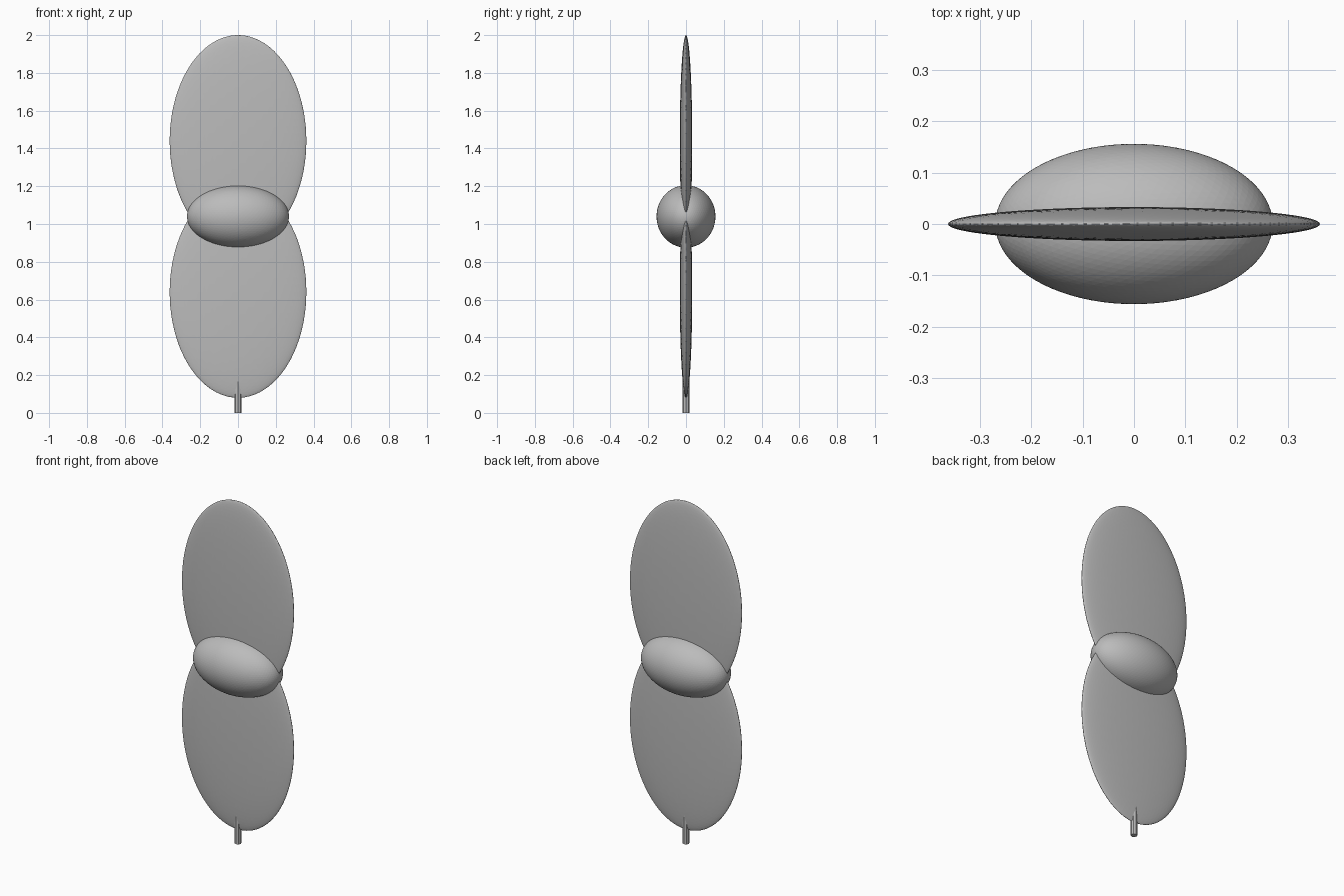
import bpy

cube = bpy.data.objects.get("Cube")
if cube:
    bpy.data.objects.remove(cube, do_unlink=True)

grey = bpy.data.materials.new("plain grey")
grey.use_nodes = True
colour = (0.5, 0.5, 0.5, 1)
grey.diffuse_color = colour
grey.node_tree.nodes["Principled BSDF"].inputs["Base Color"].default_value = colour


def finish(name, scale=(1, 1, 1)):
    obj = bpy.context.object
    obj.name = name
    obj.scale = scale
    bpy.ops.object.transform_apply(location=False, rotation=True, scale=True)
    obj.data.materials.append(grey)
    return obj


def ellipsoid(name, z, radii):
    bpy.ops.mesh.primitive_ico_sphere_add(subdivisions=5, radius=1, location=(0, 0, z))
    return finish(name, radii)


# Two thin oval blades, one above the other
BLADE = (0.362, 0.033, 0.56)
ellipsoid("upper_blade", 1.44, BLADE)
ellipsoid("lower_blade", 0.64, BLADE)

# Egg-shaped hub across the middle
ellipsoid("hub", 1.04, (0.27, 0.156, 0.165))

# Short stem that runs up into the lower blade
bpy.ops.mesh.primitive_cylinder_add(vertices=8, radius=0.018, depth=0.24, location=(0, 0, 0.12))
finish("stem")
